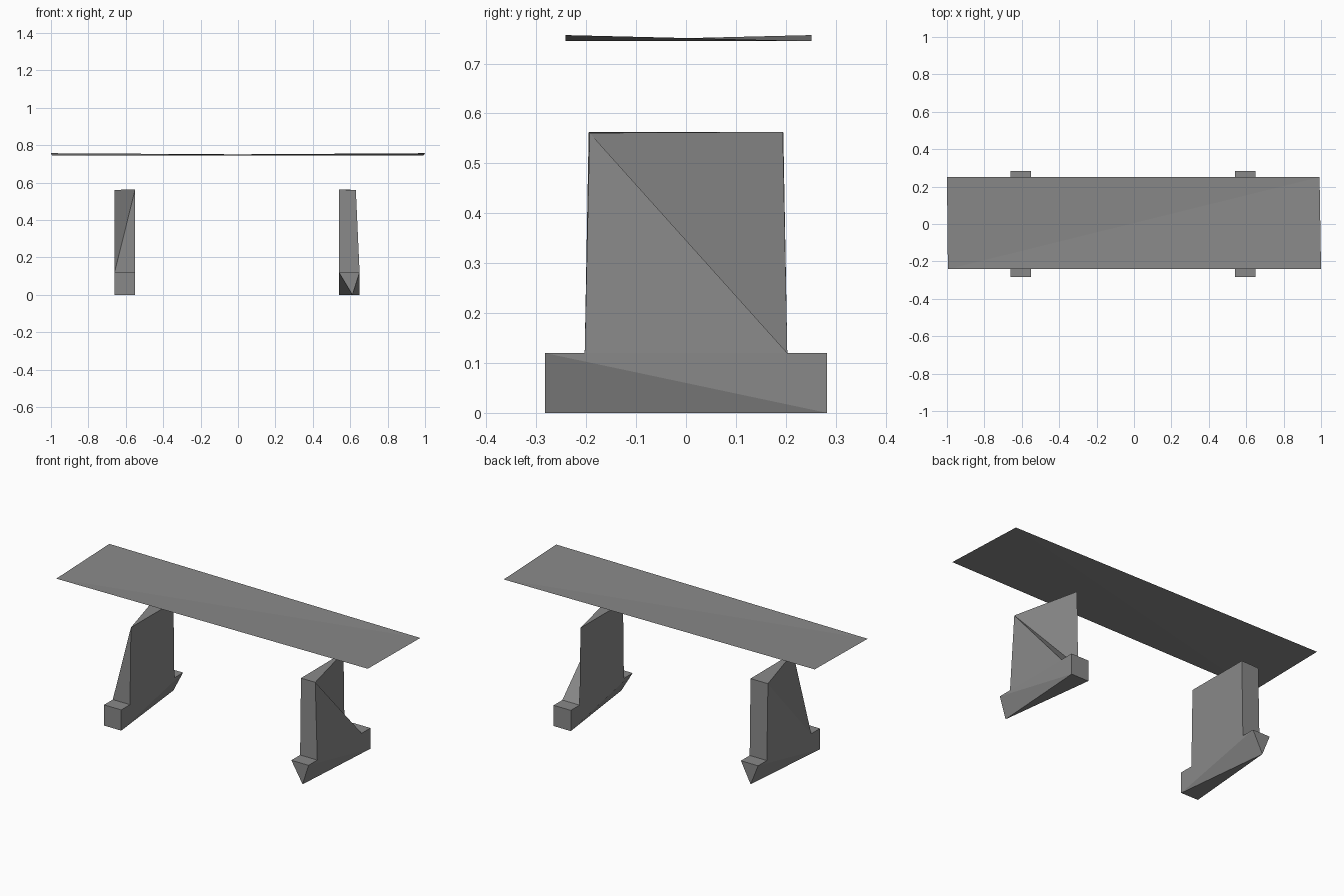
import bpy, bmesh

if "Cube" in bpy.data.objects:
    bpy.data.objects.remove(bpy.data.objects["Cube"])

grey = bpy.data.materials.new("stone_grey")
grey.diffuse_color = (0.25, 0.25, 0.25, 1)
grey.use_nodes = True
grey.node_tree.nodes["Principled BSDF"].inputs["Base Color"].default_value = grey.diffuse_color


def make(name, verts, faces=None):
    """Mesh from points: given faces, or the convex hull if none."""
    bm = bmesh.new()
    vs = [bm.verts.new(v) for v in verts]
    if faces:
        for f in faces:
            bm.faces.new([vs[i] for i in f])
    else:
        bmesh.ops.convex_hull(bm, input=vs)
    bmesh.ops.recalc_face_normals(bm, faces=bm.faces[:])
    me = bpy.data.meshes.new(name)
    bm.to_mesh(me)
    bm.free()
    me.materials.append(grey)
    ob = bpy.data.objects.new(name, me)
    bpy.context.collection.objects.link(ob)
    return ob


def leg(side, turn, inner, top_outer, notched):
    """One leg; turn = 1 for +x, -1 for the half-turned copy at -x."""
    outer = inner + 0.11
    place = lambda pts: [(turn * x, turn * y, z) for x, y, z in pts]
    # foot: a block whose one end tapers to a point on the ground
    foot = [(x, y, 0.12) for x in (inner, outer) for y in (-0.283, 0.283)]
    foot += [(inner, 0.283, 0), (outer, 0.283, 0), (0.612, -0.283, 0)]
    make(side + "_foot", place(foot))
    # upright: rectangle below, triangle on top
    up = [(inner, -0.203, 0.12), (outer, -0.203, 0.12),
          (outer, 0.203, 0.12), (inner, 0.203, 0.12),
          (inner, -0.195, 0.562), (top_outer, -0.193, 0.561),
          (inner, 0.194, 0.563)]
    faces = [(0, 1, 5, 4), (1, 2, 5), (4, 5, 6), (0, 4, 6, 3)]
    faces += [(2, 3, 5), (3, 6, 5)] if notched else [(2, 6, 5), (2, 3, 6)]
    make(side + "_upright", place(up), faces)


leg("right", 1, 0.54, 0.63, True)
leg("left", -1, 0.55, 0.66, False)

# seat: a thin sheet, folded very slightly along the low diagonal
seat = make("seat", [(-0.995, -0.241, 0.745), (1, -0.241, 0.757),
                     (0.992, 0.251, 0.745), (-1, 0.251, 0.757)],
            [(0, 1, 2), (0, 2, 3)])
if seat.data.polygons[0].normal.z < 0:
    seat.data.flip_normals()
